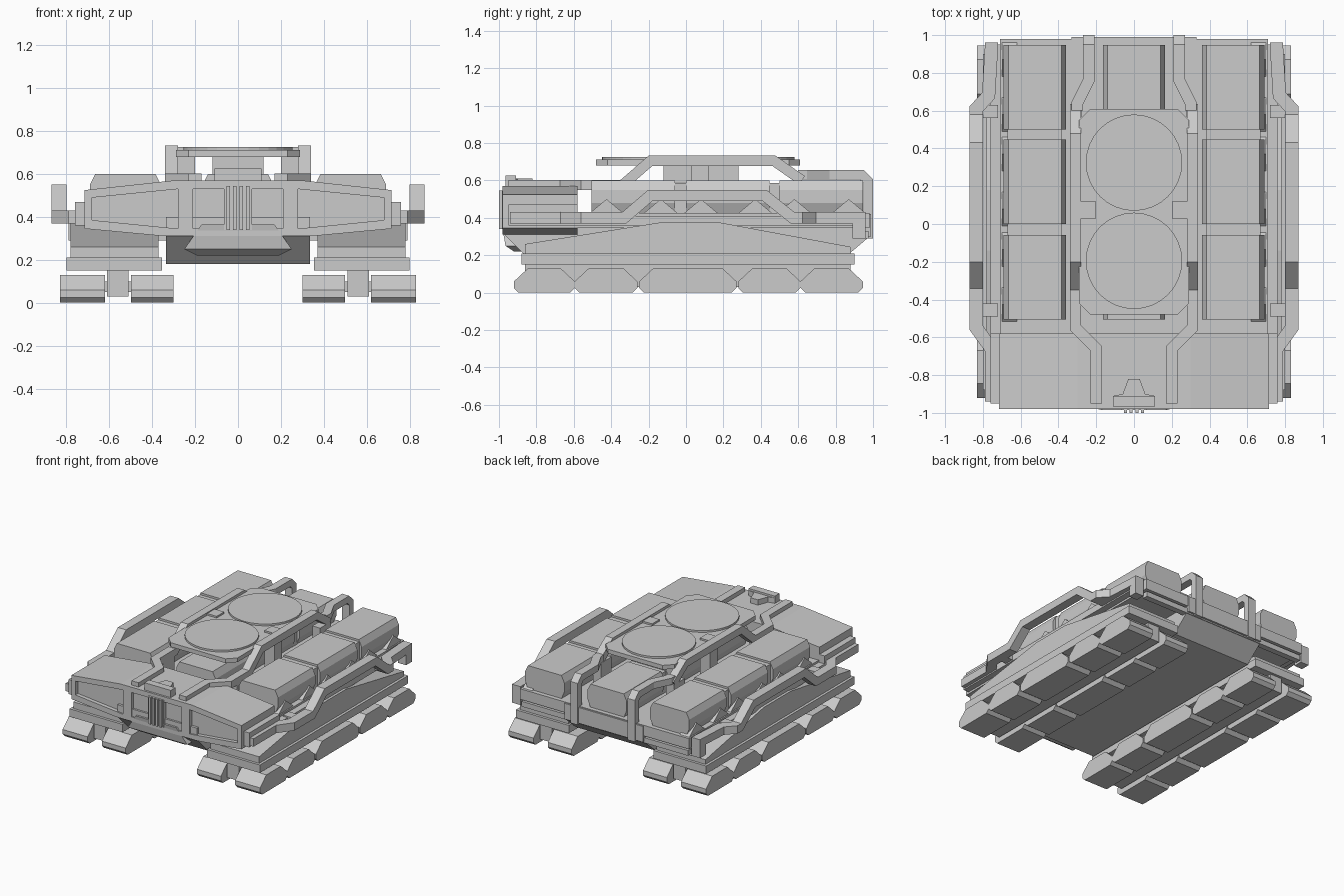
import bpy, bmesh
from mathutils import Vector

if "Cube" in bpy.data.objects:
    bpy.data.objects.remove(bpy.data.objects["Cube"])


def make(name, verts, faces):
    me = bpy.data.meshes.new(name)
    me.from_pydata([tuple(v) for v in verts], [], faces)
    bm = bmesh.new()
    bm.from_mesh(me)
    bmesh.ops.recalc_face_normals(bm, faces=bm.faces)
    bm.to_mesh(me)
    bm.free()
    ob = bpy.data.objects.new(name, me)
    bpy.context.collection.objects.link(ob)
    return ob


def prism(name, pts, axis, a, b):
    """Extrude a 2D outline along axis from a to b (outline uses the other two axes in order)."""
    def place(p, t):
        c = list(p)
        c.insert('xyz'.index(axis), t)
        return c
    n = len(pts)
    verts = [place(p, a) for p in pts] + [place(p, b) for p in pts]
    faces = [list(range(n)), list(range(n, 2 * n))]
    faces += [[i, (i + 1) % n, n + (i + 1) % n, n + i] for i in range(n)]
    return make(name, verts, faces)


def box(name, x0, x1, y0, y1, z0, z1):
    return prism(name, [(x0, y0), (x1, y0), (x1, y1), (x0, y1)], 'z', z0, z1)


def sweep(name, path, w, h):
    """Rectangular bar along a path; w is sideways width, h is thickness."""
    P = [Vector(p) for p in path]
    verts, faces = [], []
    for i, p in enumerate(P):
        d0 = (p - P[max(i - 1, 0)]).normalized()
        d1 = (P[min(i + 1, len(P) - 1)] - p).normalized()
        t = (d0 + d1).normalized()
        k = 1 / max(0.6, t.dot(d1 if d1.length else d0))
        flat = Vector((t.x, t.y, 0))
        if flat.length > 0.1:
            side = Vector((flat.y, -flat.x, 0)).normalized()
        up = side.cross(t).normalized()
        bent = abs(d0.z - d1.z) > 0.05 and d0.length and d1.length
        s = side * w / 2 * (1 if bent else k)
        u = up * h / 2 * (k if bent else 1)
        verts += [p + s + u, p - s + u, p - s - u, p + s - u]
    for i in range(len(P) - 1):
        for j in range(4):
            faces.append([i * 4 + j, i * 4 + (j + 1) % 4, i * 4 + 4 + (j + 1) % 4, i * 4 + 4 + j])
    m = len(verts)
    faces += [[0, 1, 2, 3], [m - 4, m - 3, m - 2, m - 1]]
    return make(name, verts, faces)


def cut(ob, cutter):
    md = ob.modifiers.new('cut', 'BOOLEAN')
    md.object, md.operation, md.solver = cutter, 'DIFFERENCE', 'EXACT'
    bpy.context.view_layer.objects.active = ob
    bpy.ops.object.modifier_apply(modifier=md.name)
    bpy.data.objects.remove(cutter)


def mx(s, pts):
    return [(s * p[0],) + tuple(p[1:]) for p in pts]


# Running gear on both sides
for s, tag in ((1, 'right'), (-1, 'left')):
    for a, b in ((-.92, -.595), (-.595, -.26), (-.25, .27), (.28, .612), (.612, .945)):
        pod = [(a, .06), (a, .025), (a + .025, 0), (b - .025, 0), (b, .025), (b, .06),
               (b - .075, .13), (a + .075, .13)]
        for x0, x1 in ((.30, .50), (.62, .83)):
            prism('track_pod_' + tag, pod, 'x', s * x0, s * x1)
    box('track_axle_bar_' + tag, s * .51, s * .61, -.86, .88, .03, .155)
    for y in (-.76, -.43, .01, .45, .78):
        box('pod_axle_' + tag, s * .48, s * .64, y - .05, y + .05, .05, .10)
    box('track_beam_' + tag, s * .355, s * .80, -.88, .90, .15, .21)
    prism('track_housing_' + tag, [(-.86, .21), (-.86, .26), (-.14, .375), (.18, .375),
                                   (.88, .245), (.88, .21)], 'x', s * .37, s * .78)

# Hull and deck
prism('hull', [(-.97, .31), (-.84, .18), (.84, .18), (.97, .29), (.97, .40), (-.97, .40)],
      'x', -.335, .335)
box('deck', -.71, .71, -.62, .98, .345, .425)
box('deck_skirt', -.76, .76, -.95, .95, .36, .41)
box('rear_plate', -.33, .33, .97, .99, .30, .42)
box('rear_bumper', -.70, .70, .93, .975, .29, .33)

# Front cabin with recessed panels
head = prism('front_cabin', [(-.34, .31), (.34, .31), (.715, .345), (.715, .525), (.30, .57),
                             (-.30, .57), (-.715, .525), (-.715, .345)], 'y', -.98, -.58)
for s in (1, -1):
    cut(head, prism('panel_cutter', mx(s, [(.28, .345), (.68, .385), (.68, .49), (.28, .53)]),
                    'y', -1.1, -.95))
    box('cabin_side_block', s * .70, s * .76, -.95, -.58, .36, .47)
cut(head, box('panel_cutter', -.21, .21, -1.1, -.955, .345, .53))
box('grille_block', -.065, .065, -.985, -.94, .34, .545)
for x in (-.045, -.015, .015, .045):
    box('grille_bar', x - .008, x + .008, -1.0, -.96, .34, .545)
# Chin plate below the grille, tapering back
make('chin_plate',
     [(-.17, -.985, .365), (.17, -.985, .365), (.25, -.965, .25), (.19, -.92, .22), (-.19, -.92, .22),
      (-.25, -.965, .25), (-.17, -.84, .365), (.17, -.84, .365), (.25, -.84, .25), (.19, -.84, .22),
      (-.19, -.84, .22), (-.25, -.84, .25)],
     [[0, 1, 2, 5], [5, 2, 3, 4], [6, 7, 8, 9, 10, 11]] +
     [[i, (i + 1) % 6, 6 + (i + 1) % 6, 6 + i] for i in range(6)])
prism('roof_sensor', [(-.11, -.965), (.11, -.965), (.11, -.91), (.06, -.90), (.03, -.82),
                      (-.03, -.82), (-.06, -.90), (-.11, -.91)], 'z', .56, .61)
box('roof_sensor_cap', -.11, .11, -.965, -.91, .60, .625)

# Three rows of three containers, with brackets below the outer ones
for x in (-.525, 0, .525):
    sec = [(x + dx, z) for dx, z in ((-.14, .42), (-.165, .48), (-.165, .55), (-.14, .60),
                                     (.14, .60), (.165, .55), (.165, .48), (.14, .42))]
    for y0 in (-.505, -.06 + .06, .50):
        prism('container', sec, 'y', y0, y0 + .447)
        if x:
            o = 1 if x > 0 else -1
            for yc in (y0 + .08, y0 + .37):
                prism('container_bracket', [(yc - .09, .425), (yc + .09, .425), (yc, .50)],
                      'x', o * .62, o * .70)
    for y0 in (-.06, .446):
        box('container_link', x - .145, x + .145, y0, y0 + .06, .42, .585)

# Twin dish platform
plate = [(.23, -.48), (.29, -.42), (.29, .55), (.23, .61), (-.23, .61), (-.29, .55),
         (-.29, -.42), (-.23, -.48)]
prism('dish_platform', plate, 'z', .68, .712)
box('dish_pedestal', -.12, .12, -.12, .28, .59, .69)
for y in (.325, -.195):
    bpy.ops.mesh.primitive_cylinder_add(vertices=32, radius=.255, depth=.03, location=(0, y, .711))
    bpy.context.object.name = 'dish_disc'

# Bars and rails, mirrored
for s, tag in ((1, 'right'), (-1, 'left')):
    box('platform_post_' + tag, s * .20, s * .285, .03, .12, .42, .725)
    sweep('inner_rail_' + tag, mx(s, [(.20, -.95, .575), (.20, -.66, .575), (.31, -.55, .575),
          (.31, -.34, .575), (.31, -.19, .705), (.31, .47, .705), (.31, .62, .60)]), .06, .055)
    box('rail_foot_' + tag, s * .275, s * .34, .50, .63, .42, .60)
    box('rail_front_foot_' + tag, s * .28, s * .34, -.50, -.36, .42, .57)
    sweep('rear_bar_' + tag, mx(s, [(.30, .60, .63), (.30, .64, .63), (.24, .76, .63),
          (.24, .94, .63), (.24, .975, .595), (.24, .975, .29)]), .06, .05)
    sweep('outer_rail_' + tag, mx(s, [(.755, -.94, .40), (.755, -.66, .40), (.835, -.55, .40),
          (.835, -.33, .40), (.835, -.19, .52), (.835, .42, .52), (.835, .57, .40),
          (.835, .61, .40), (.77, .68, .40), (.755, .93, .40)]), .07, .06)
    box('outer_rail_tail_' + tag, s * .72, s * .79, .89, .96, .29, .43)
    for y in (-.45, .60):
        box('outer_rail_mount_' + tag, s * .72, s * .82, y - .04, y + .03, .37, .42)
